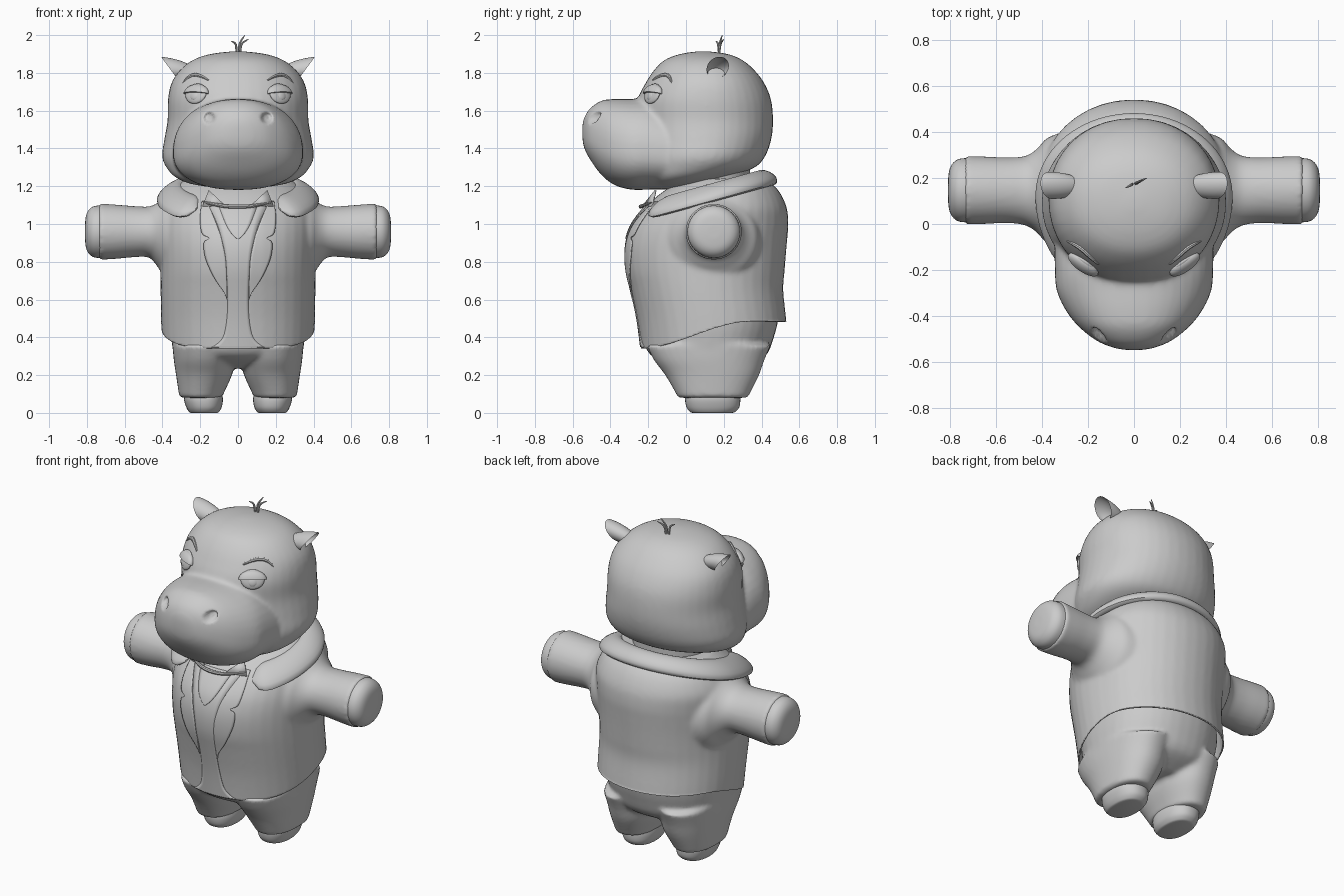
import bpy, bmesh, math
from mathutils import Vector, Matrix
from mathutils.bvhtree import BVHTree

if "Cube" in bpy.data.objects:
    bpy.data.objects.remove(bpy.data.objects["Cube"])

grey = bpy.data.materials.new("soft grey")
grey.diffuse_color = (0.6, 0.6, 0.6, 1)
grey.use_nodes = True
grey.node_tree.nodes["Principled BSDF"].inputs["Base Color"].default_value = grey.diffuse_color


def make(name, bm, angle=40):
    bmesh.ops.recalc_face_normals(bm, faces=bm.faces)
    me = bpy.data.meshes.new(name)
    bm.to_mesh(me)
    bm.free()
    me.materials.append(grey)
    ob = bpy.data.objects.new(name, me)
    bpy.context.collection.objects.link(ob)
    activate(ob)
    bpy.ops.object.shade_smooth_by_angle(angle=math.radians(angle))
    return ob


def activate(ob):
    bpy.ops.object.select_all(action='DESELECT')
    ob.select_set(True)
    bpy.context.view_layer.objects.active = ob


def skin(bm, rings):
    """Join closed rings of points into a capped tube."""
    vs = [[bm.verts.new(p) for p in r] for r in rings]
    n = len(vs[0])
    for a, b in zip(vs, vs[1:]):
        for i in range(n):
            bm.faces.new((a[i], a[(i + 1) % n], b[(i + 1) % n], b[i]))
    bm.faces.new(vs[0])
    bm.faces.new(vs[-1])


def spline(rows, steps=5):
    """Smooth interpolation through rows of numbers."""
    out = []
    for i in range(len(rows) - 1):
        p = [rows[max(0, min(len(rows) - 1, i + k))] for k in (-1, 0, 1, 2)]
        for s in range(steps):
            t = s / steps
            out.append([b + 0.5 * t * (c - a + t * (2*a - 5*b + 4*c - d + t * (3*(b - c) + d - a)))
                        for a, b, c, d in zip(*p)])
    return out + [list(rows[-1])]


def loft(bm, axis, rows, n=2.0, mid=0.5, sides=40, steps=5):
    """Rows: position on axis, centre, half width, low side, high side."""
    rings = []
    for t, c, h, lo, hi in spline(rows, steps):
        m, ring = lo + (hi - lo) * mid, []
        for k in range(sides):
            a = 2 * math.pi * k / sides
            cu, sv = [math.copysign(abs(f) ** (2 / n), f) for f in (math.cos(a), math.sin(a))]
            u, v = c + h * cu, m + sv * ((hi - m) if sv > 0 else (m - lo))
            ring.append({'X': (t, u, v), 'Y': (u, t, v), 'Z': (u, v, t)}[axis])
        rings.append(ring)
    skin(bm, rings)


def tube(bm, pts, radius, steps=5):
    """Thin strand, tapered at both ends."""
    path = [Vector(p) for p in spline(pts, steps)]
    rings = []
    for i, p in enumerate(path):
        d = path[min(i + 1, len(path) - 1)] - path[max(i - 1, 0)]
        q = d.to_track_quat('Z', 'Y')
        r = radius * max(0.12, math.sin(math.pi * (0.08 + 0.92 * i / (len(path) - 1)))) ** 0.6
        rings.append([p + q @ Vector((r * math.cos(a), r * math.sin(a), 0))
                      for a in [k * math.pi / 4 for k in range(8)]])
    skin(bm, rings)


def fuse(ob, voxel, smooth):
    """Merge overlapping volumes into one soft skin."""
    activate(ob)
    m = ob.modifiers.new("fuse", 'REMESH')
    m.mode, m.voxel_size = 'VOXEL', voxel
    bpy.ops.object.modifier_apply(modifier=m.name)
    m = ob.modifiers.new("relax", 'SMOOTH')
    m.factor, m.iterations = 0.5, smooth
    bpy.ops.object.modifier_apply(modifier=m.name)
    bpy.ops.object.shade_smooth()


def surface(ob):
    bm = bmesh.new()
    bm.from_mesh(ob.data)
    tree = BVHTree.FromBMesh(bm)
    bm.free()
    return lambda x, z: tree.ray_cast(Vector((x, -2, z)), Vector((0, 1, 0)))[:2]


# trousers: hips and two legs
bm = bmesh.new()
loft(bm, 'Z', [(.235, 0, .20, .0, .30), (.30, 0, .325, -.18, .42), (.40, 0, .355, -.225, .465),
               (.50, 0, .365, -.23, .49), (.56, 0, .36, -.22, .49)], 2.2)
for s in (-1, 1):
    loft(bm, 'Z', [(.08, s*.195, .113, -.045, .33), (.10, s*.195, .118, -.052, .337), (.20, s*.18, .148, -.11, .387),
                   (.28, s*.178, .162, -.17, .415), (.36, s*.178, .17, -.21, .45)], 2.2)
fuse(make("trousers", bm), .013, 5)

# feet
for s, side in ((-1, "right"), (1, "left")):
    bm = bmesh.new()
    loft(bm, 'Z', [(0, s*.18, .07, .035, .245), (.006, s*.18, .08, .02, .262), (.03, s*.18, .094, .003, .282),
                   (.07, s*.183, .103, -.005, .288), (.11, s*.185, .10, 0, .285)], 2.3)
    make(side + "_foot", bm)

# jacket with sleeves
bm = bmesh.new()
loft(bm, 'Z', [(.28, 0, .395, -.235, .545), (.35, 0, .402, -.24, .545), (.50, 0, .408, -.26, .53),
               (.65, 0, .41, -.292, .515), (.75, 0, .41, -.316, .522), (.85, 0, .412, -.323, .53),
               (.93, 0, .415, -.312, .537), (1.0, 0, .415, -.285, .542), (1.08, 0, .41, -.225, .535),
               (1.15, 0, .375, -.15, .507), (1.20, 0, .33, -.08, .47), (1.24, 0, .27, -.02, .42)], 2.1)
for s in (-1, 1):
    loft(bm, 'X', [(s*.25, .145, .27, .64, 1.16), (s*.37, .145, .235, .70, 1.145), (s*.42, .145, .185, .765, 1.115),
                   (s*.47, .145, .152, .822, 1.093), (s*.55, .147, .143, .824, 1.095),
                   (s*.65, .147, .147, .815, 1.103), (s*.738, .147, .15, .81, 1.108)], 2.0)
jacket = make("jacket", bm)
fuse(jacket, .013, 6)
bm = bmesh.new()
bm.from_mesh(jacket.data)


def hem(y):
    t = max(0, min(1, (y + .25) / .6))
    return .34 + .145 * t * t * (3 - 2 * t)


bmesh.ops.delete(bm, geom=[v for v in bm.verts if v.co.z < hem(v.co.y) - .014], context='VERTS')
for v in bm.verts:
    v.co.z = max(v.co.z, hem(v.co.y))
bm.to_mesh(jacket.data)
bm.free()
chest = surface(jacket)
m = jacket.modifiers.new("cloth", 'SOLIDIFY')
m.thickness, m.offset = .008, -1

# hands
for s, side in ((-1, "right"), (1, "left")):
    bm = bmesh.new()
    loft(bm, 'X', [(s*.70, .147, .139, .82, 1.098), (s*.755, .147, .138, .822, 1.096), (s*.785, .147, .122, .838, 1.08),
                   (s*.803, .147, .092, .868, 1.05), (s*.81, .147, .045, .915, 1.003), (s*.811, .147, .01, .95, .968)])
    make(side + "_hand", bm)


def plate(name, rows, offset, cols=8):
    """Thin cloth panel laid on the chest. Rows: height, left x, right x."""
    bm, grid = bmesh.new(), []
    for z, a, b in spline(rows, 4):
        line = []
        for k in range(cols + 1):
            hit, _ = chest(a + (b - a) * k / cols, z)
            line.append(bm.verts.new(hit + Vector((0, -offset, 0))))
        grid.append(line)
    for p, q in zip(grid, grid[1:]):
        for i in range(cols):
            bm.faces.new((p[i], p[i + 1], q[i + 1], q[i]))
    ob = make(name, bm)
    m = ob.modifiers.new("thickness", 'SOLIDIFY')
    m.thickness, m.offset = .007, 0


# shirt front, neckline and lapels
front = [(1.10, .16), (1.0, .11), (.85, .07), (.70, .058), (.55, .055), (.42, .072), (.37, .105), (.348, .14)]
plate("shirt_front", [(z, -w, w) for z, w in front], .001)
plate("shirt_neckline", [(1.09, -.10, .10), (1.0, -.065, .065), (.95, -.035, .035), (.92, -.004, .004)], .005)
lapel = [(1.12, .165, .19), (1.03, .125, .2), (.95, .095, .19), (.925, .088, .152), (.90, .082, .18),
         (.82, .066, .172), (.72, .06, .128), (.64, .058, .075), (.60, .057, .06)]
for s, side in ((-1, "right"), (1, "left")):
    plate(side + "_lapel", [(z, s*a, s*b) for z, a, b in lapel], .006)
    # shirt collar wing
    bm = bmesh.new()
    pts = [(.075, -.225, 1.105), (.155, -.165, 1.18), (.19, -.185, 1.09)]
    bm.faces.new([bm.verts.new((s * x, y, z)) for x, y, z in pts])
    wing = make(side + "_shirt_collar", bm)
    wing.modifiers.new("thickness", 'SOLIDIFY').thickness = .01
bm = bmesh.new()
tube(bm, [(-.18, -.18, 1.115), (-.09, -.226, 1.098), (0, -.24, 1.092), (.09, -.226, 1.098), (.18, -.18, 1.115)], .011)
make("neck_band", bm)

# neck
bm = bmesh.new()
loft(bm, 'Z', [(1.02, 0, .25, -.13, .36), (1.15, 0, .23, -.10, .34), (1.3, 0, .23, -.1, .34)])
make("neck", bm)

# fold-over jacket collar, open at the front
bm, rings, count = bmesh.new(), [], 64
for i in range(count + 1):
    f = i / count
    a = math.radians(38 + 284 * f)
    ahead = (1 + math.cos(a)) / 2
    end = math.sqrt(max(.02, 1 - max(0, abs(2 * f - 1) - .9) ** 2 / .0102))
    out = Vector((math.sin(a), -math.cos(a), 0))
    y = .13 - math.cos(a) * (.39 if math.cos(a) > 0 else .295)
    c = Vector((.36 * math.sin(a), y, 1.128 + .275 * y))
    wide = (out + Vector((0, 0, -.45 - .35 * ahead))).normalized()
    thick = (Vector((0, 0, 1)) + out * (.45 + .35 * ahead)).normalized()
    w, h = (.062 + .035 * ahead) * end, (.036 - .006 * ahead) * end
    rings.append([c + wide * w * math.cos(k * math.pi / 8) + thick * h * math.sin(k * math.pi / 8) for k in range(16)])
skin(bm, rings)
make("jacket_collar", bm)

# head: skull with cheeks, and muzzle
bm = bmesh.new()
loft(bm, 'Z', [(1.195, 0, .15, -.2, .03), (1.215, 0, .26, -.23, .12), (1.25, 0, .335, -.25, .24), (1.30, 0, .38, -.26, .365),
               (1.36, 0, .402, -.26, .42), (1.45, 0, .39, -.26, .452), (1.55, 0, .373, -.26, .461),
               (1.66, 0, .371, -.255, .45), (1.75, 0, .351, -.212, .412), (1.82, 0, .302, -.165, .357),
               (1.87, 0, .235, -.11, .295), (1.90, 0, .145, -.03, .22), (1.914, 0, .03, .06, .12)], 2.1, .52)
loft(bm, 'Y', [(-.549, 0, .03, 1.46, 1.52), (-.54, 0, .085, 1.405, 1.56), (-.51, 0, .16, 1.345, 1.61),
               (-.45, 0, .238, 1.262, 1.652), (-.38, 0, .295, 1.207, 1.662), (-.29, 0, .337, 1.182, 1.662),
               (-.2, 0, .345, 1.182, 1.66), (-.08, 0, .345, 1.185, 1.62), (0, 0, .33, 1.21, 1.58)], 2.25, .4)
head = make("head", bm)
fuse(head, .012, 9)
# nostril dents
for v in head.data.vertices:
    d = math.hypot(abs(v.co.x) - .152, v.co.z - 1.562) / .033
    if v.co.y < -.38 and d < 1:
        v.co.y += .032 * min(1, 2.2 * (1 - d))
face = surface(head)


def blob(name, mat, keep_top=False):
    bm = bmesh.new()
    bmesh.ops.create_uvsphere(bm, u_segments=28, v_segments=16, radius=1)
    if keep_top:
        bmesh.ops.bisect_plane(bm, geom=bm.verts[:] + bm.edges[:] + bm.faces[:], plane_co=(0, 0, 0),
                               plane_no=(0, 0, -1), clear_outer=True)
        bmesh.ops.holes_fill(bm, edges=[e for e in bm.edges if e.is_boundary])
    bm.transform(mat)
    return make(name, bm)


for s, side in ((-1, "right"), (1, "left")):
    # half-lidded eye
    hit, nor = face(s * .222, 1.69)
    turn = Matrix.Translation(hit) @ (-nor).to_track_quat('Y', 'Z').to_matrix().to_4x4()
    blob(side + "_eye", turn @ Matrix.Diagonal((.066, .018, .056, 1)))
    blob(side + "_iris", turn @ Matrix.Translation((0, -.008, -.012)) @ Matrix.Diagonal((.029, .013, .029, 1)))
    blob(side + "_eyelid", turn @ Matrix.Diagonal((.078, .032, .052, 1)), True)
    # eyebrow
    bm = bmesh.new()
    tube(bm, [face(s * x, z)[0] for x, z in ((.155, 1.762), (.19, 1.782), (.23, 1.79), (.265, 1.775), (.292, 1.748))], .011)
    make(side + "_eyebrow", bm)
    # cupped ear opening outwards
    bm = bmesh.new()
    bmesh.ops.create_uvsphere(bm, u_segments=32, v_segments=20, radius=1)
    for v in bm.verts:
        x, y, z = v.co
        x = -.55 * x if x > .001 else x
        v.co = (s * (.365 + .145 * x + .042 * z), .168 + .058 * y + .01 * z, 1.828 + .012 * x + .057 * z)
    make(side + "_ear", bm, 50)

# tuft of hair
for name, tip, bend in (("left_hair", (.055, .2, 1.978), (.018, .182, 1.95)), ("middle_hair", (.036, .192, 2.0), (.008, .178, 1.95)),
                        ("right_hair", (-.036, .158, 1.968), (-.012, .17, 1.95))):
    bm = bmesh.new()
    tube(bm, [(tip[0] * .2, .175, 1.88), bend, tip], .006)
    make(name, bm)
